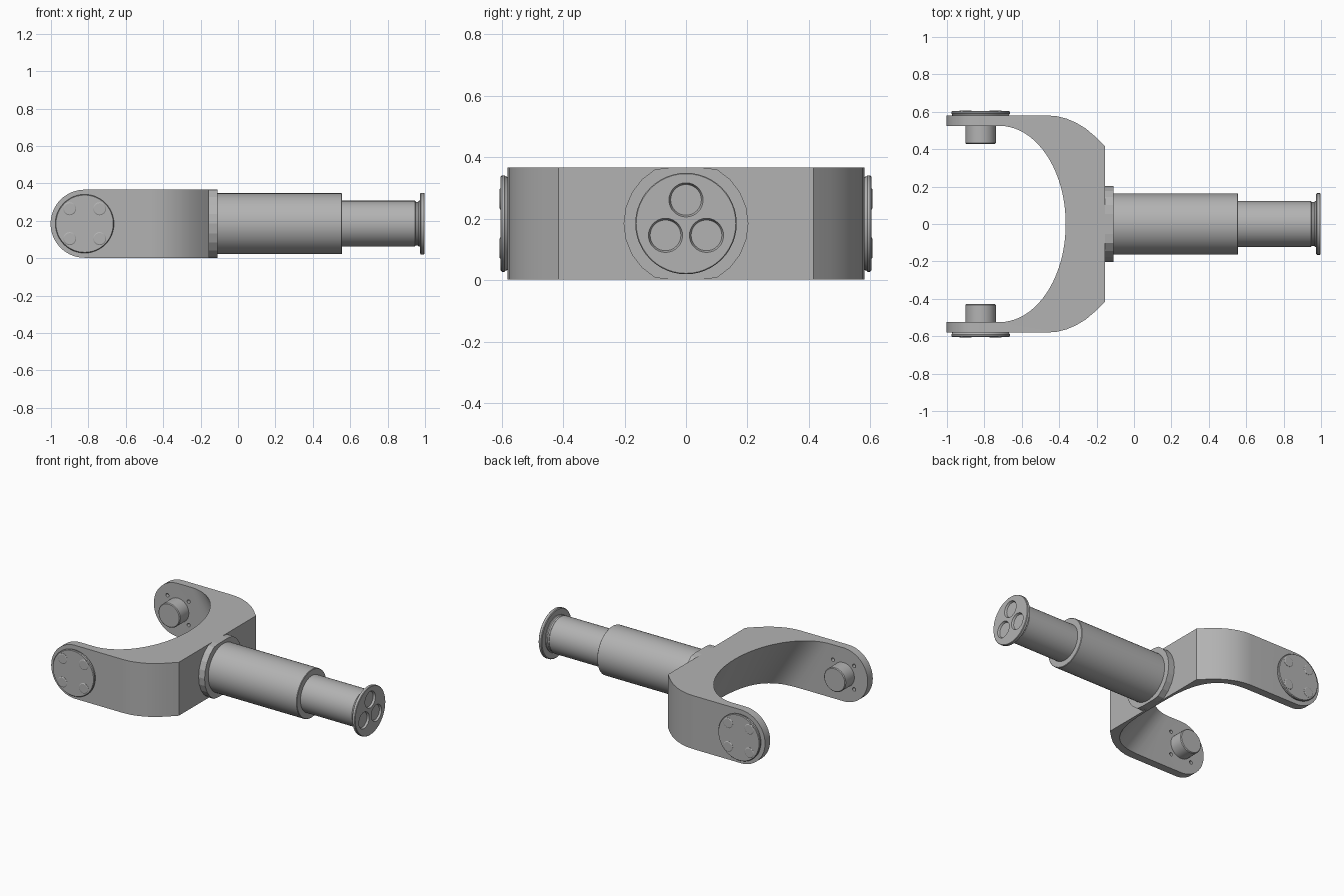
import bpy, bmesh
from math import sin, cos, pi, radians, copysign
from mathutils import Vector

cube = bpy.data.objects.get("Cube")
if cube:
    bpy.data.objects.remove(cube, do_unlink=True)

MID = 0.184      # height of the shaft axis
HALF = 0.182     # half height of the fork
PIVOT = -0.82    # x of the arm pivots

grey = bpy.data.materials.new("Metal grey")
grey.use_nodes = True
grey.diffuse_color = (0.45, 0.45, 0.45, 1)
grey.node_tree.nodes["Principled BSDF"].inputs["Base Color"].default_value = (0.45, 0.45, 0.45, 1)


def finish(bm, name):
    bmesh.ops.recalc_face_normals(bm, faces=bm.faces)
    mesh = bpy.data.meshes.new(name)
    bm.to_mesh(mesh)
    bm.free()
    mesh.materials.append(grey)
    obj = bpy.data.objects.new(name, mesh)
    bpy.context.collection.objects.link(obj)
    return obj


def smooth(obj):
    bpy.ops.object.select_all(action='DESELECT')
    obj.select_set(True)
    bpy.context.view_layer.objects.active = obj
    bpy.ops.object.shade_smooth_by_angle(angle=radians(30))


def loft(name, rings):
    """Skin a row of closed outlines with equal point counts and cap both ends."""
    bm = bmesh.new()
    rows = [[bm.verts.new(p) for p in ring] for ring in rings]
    for a, b in zip(rows, rows[1:]):
        for i in range(len(a)):
            j = (i + 1) % len(a)
            bm.faces.new((a[i], a[j], b[j], b[i]))
    bm.faces.new(rows[0])
    bm.faces.new(rows[-1])
    return finish(bm, name)


def prism(name, points, move):
    """Extrude a closed outline along a vector."""
    return loft(name, [points, [Vector(p) + Vector(move) for p in points]])


def lathe(name, profile, center, axis='X', sides=48):
    """Turn (position, radius) pairs around an axis through center."""
    rings = []
    for pos, r in profile:
        circle = [(r * cos(2 * pi * i / sides), r * sin(2 * pi * i / sides)) for i in range(sides)]
        rings.append([Vector(center) + Vector((pos, u, v) if axis == 'X' else (u, pos, v))
                      for u, v in circle])
    return loft(name, rings)


def boolean(obj, cutter, operation):
    mod = obj.modifiers.new(cutter.name, 'BOOLEAN')
    mod.operation, mod.solver, mod.object = operation, 'EXACT', cutter
    bpy.context.view_layer.objects.active = obj
    bpy.ops.object.modifier_apply(modifier=mod.name)
    bpy.data.objects.remove(cutter, do_unlink=True)


def opening(center, depth, power, z):
    """Outline of the space between the arms at one height."""
    points = [(-1.2, -0.525, z)]
    for i in range(41):
        t = pi * (i / 40 - 0.5)
        points.append((center + depth * abs(cos(t)) ** (2 / power),
                       copysign(0.525 * abs(sin(t)) ** (2 / power), t), z))
    return points + [(-1.2, 0.525, z)]


# Fork: solid outline with its arm ends rounded by a stadium block
outer = [(-1.05, 0.58), (-0.46, 0.58), (-0.41, 0.576), (-0.36, 0.563),
         (-0.31, 0.542), (-0.26, 0.512), (-0.21, 0.47), (-0.155, 0.415)]
outline = outer + [(x, -y) for x, y in reversed(outer)]
fork = prism("fork", [(x, y, MID - HALF - 0.05) for x, y in outline], (0, 0, 2 * HALF + 0.1))
arc = [(PIVOT - HALF * sin(pi * i / 32), MID + HALF * cos(pi * i / 32)) for i in range(33)]
stadium = [(0, MID + HALF)] + arc + [(0, MID - HALF)]
boolean(fork, prism("rounder", [(x, -0.7, z) for x, z in stadium], (0, 1.4, 0)), 'INTERSECT')

# Opening between the arms, flaring wider towards the underside
wide, narrow = (-0.53, 0.36, 3.2), (-0.72, 0.355, 2)
gap = loft("gap", [opening(*wide, MID - HALF - 0.05), opening(*wide, MID - HALF),
                   opening(*narrow, MID + HALF), opening(*narrow, MID + HALF + 0.05)])
boolean(fork, gap, 'DIFFERENCE')

# Screw offsets around each pivot
corners = [(dx, dz) for dx in (-0.08, 0.08) for dz in (-0.08, 0.08)]

# Pivot caps, screws, pins and screw holes on both arms
for s, side in ((1, "left"), (-1, "right")):
    c = (PIVOT, 0, MID)
    smooth(lathe(side + "_pivot_cap", [(s * 0.575, 0.15), (s * 0.586, 0.153), (s * 0.59, 0.157),
                 (s * 0.598, 0.157), (s * 0.603, 0.153)], c, 'Y'))
    smooth(lathe(side + "_pivot_pin", [(s * 0.535, 0.082), (s * 0.433, 0.082),
                 (s * 0.428, 0.077)], c, 'Y', 32))
    for dx, dz in corners:
        spot = (PIVOT + dx, 0, MID + dz)
        boolean(fork, lathe("hole", [(s * 0.5, 0.012), (s * 0.555, 0.012)], spot, 'Y', 16),
                'DIFFERENCE')
        smooth(lathe(side + "_screw", [(s * 0.59, 0.035), (s * 0.604, 0.035),
                     (s * 0.607, 0.03)], spot, 'Y', 24))
smooth(fork)

# Collar: disc flattened at the top and bottom of the fork
ring = [(0.203 * cos(2 * pi * i / 24), 0.203 * sin(2 * pi * i / 24)) for i in range(24)]
prism("collar", [(-0.16, y, MID + max(-HALF, min(HALF, z))) for y, z in ring], (0.05, 0, 0))

# Shaft: sleeve, rod and end flange
axis = (0, 0, MID)
smooth(lathe("sleeve", [(-0.16, 0.163), (0.554, 0.163), (0.557, 0.16)], axis))
smooth(lathe("rod", [(0.5, 0.123), (0.945, 0.123), (0.951, 0.117), (0.962, 0.117),
                     (0.968, 0.123), (0.98, 0.123)], axis))
flange = lathe("end_flange", [(0.974, 0.16), (0.978, 0.165), (0.994, 0.165), (0.997, 0.162)], axis)

# Three round recesses in the flange
for k in range(3):
    a = pi / 2 + 2 * pi * k / 3
    center = (0, 0.077 * cos(a), MID + 0.077 * sin(a))
    recess = lathe("recess", [(0.984, 0.05), (0.998, 0.056), (1.05, 0.056)], center, 'X', 32)
    boolean(flange, recess, 'DIFFERENCE')
smooth(flange)
